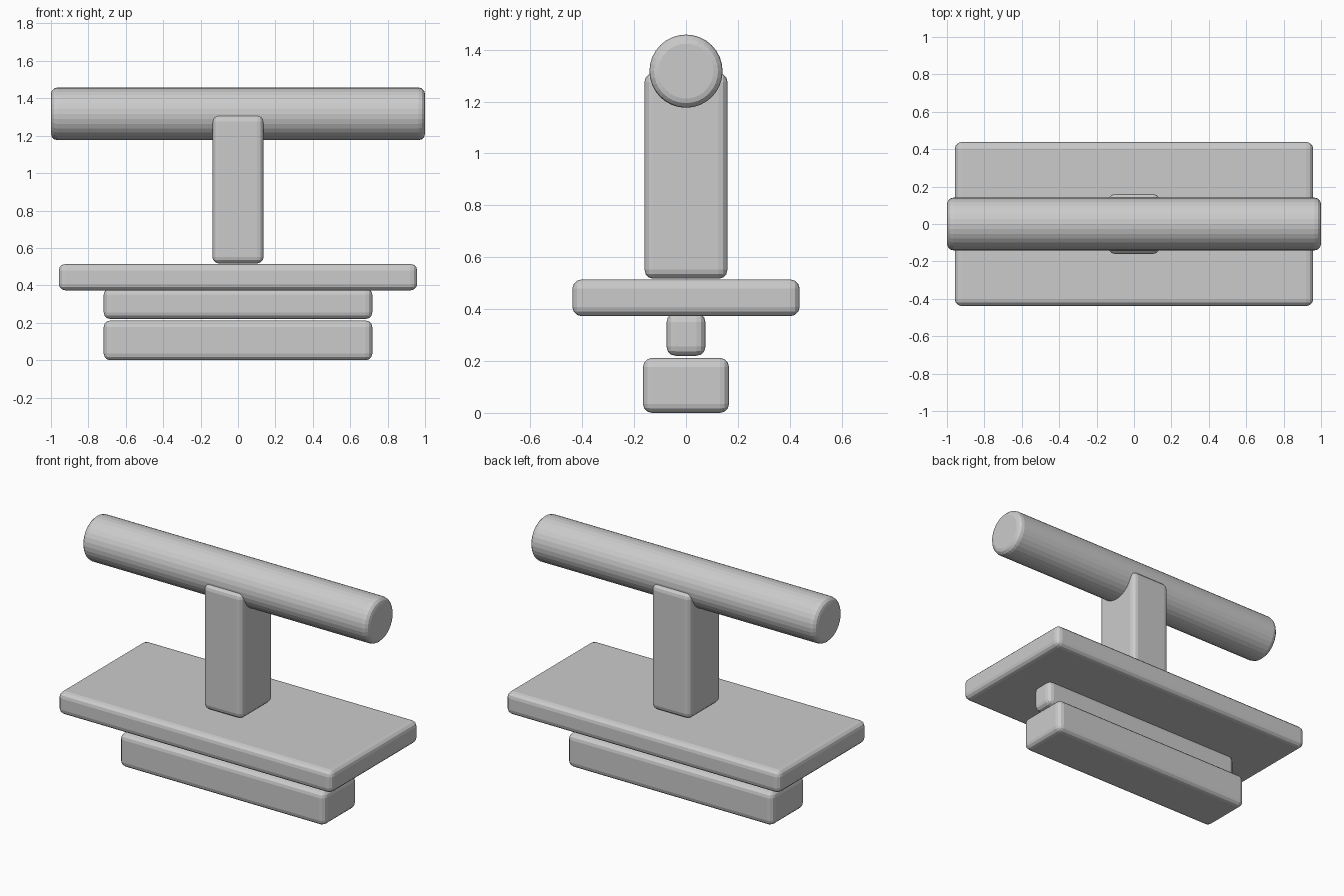
import bpy
import math

if "Cube" in bpy.data.objects:
    bpy.data.objects.remove(bpy.data.objects["Cube"])

BEVEL = 0.035


def finish(obj, name):
    """Name the part and round its sharp edges."""
    obj.name = name
    bpy.ops.object.transform_apply(location=False, rotation=True, scale=True)
    mod = obj.modifiers.new("rounded_edges", 'BEVEL')
    mod.width = BEVEL
    mod.segments = 3
    mod.limit_method = 'ANGLE'
    mod.angle_limit = math.radians(40)
    return obj


def block(name, half_x, half_y, z0, z1):
    """Rounded box centred on x and y, between two heights."""
    bpy.ops.mesh.primitive_cube_add(size=1, location=(0, 0, (z0 + z1) / 2))
    obj = bpy.context.object
    obj.scale = (2 * half_x, 2 * half_y, z1 - z0)
    return finish(obj, name)


# Stacked blocks, bottom to top
block("base_bar", 0.718, 0.166, 0.0, 0.212)
block("neck_rail", 0.718, 0.075, 0.22, 0.385)
block("plate", 0.958, 0.438, 0.373, 0.514)
block("post", 0.137, 0.16, 0.517, 1.31)

# Horizontal round handle
bpy.ops.mesh.primitive_cylinder_add(vertices=32, radius=0.141, depth=2.0,
                                    location=(0, 0, 1.317),
                                    rotation=(0, math.pi / 2, 0))
finish(bpy.context.object, "handle")
